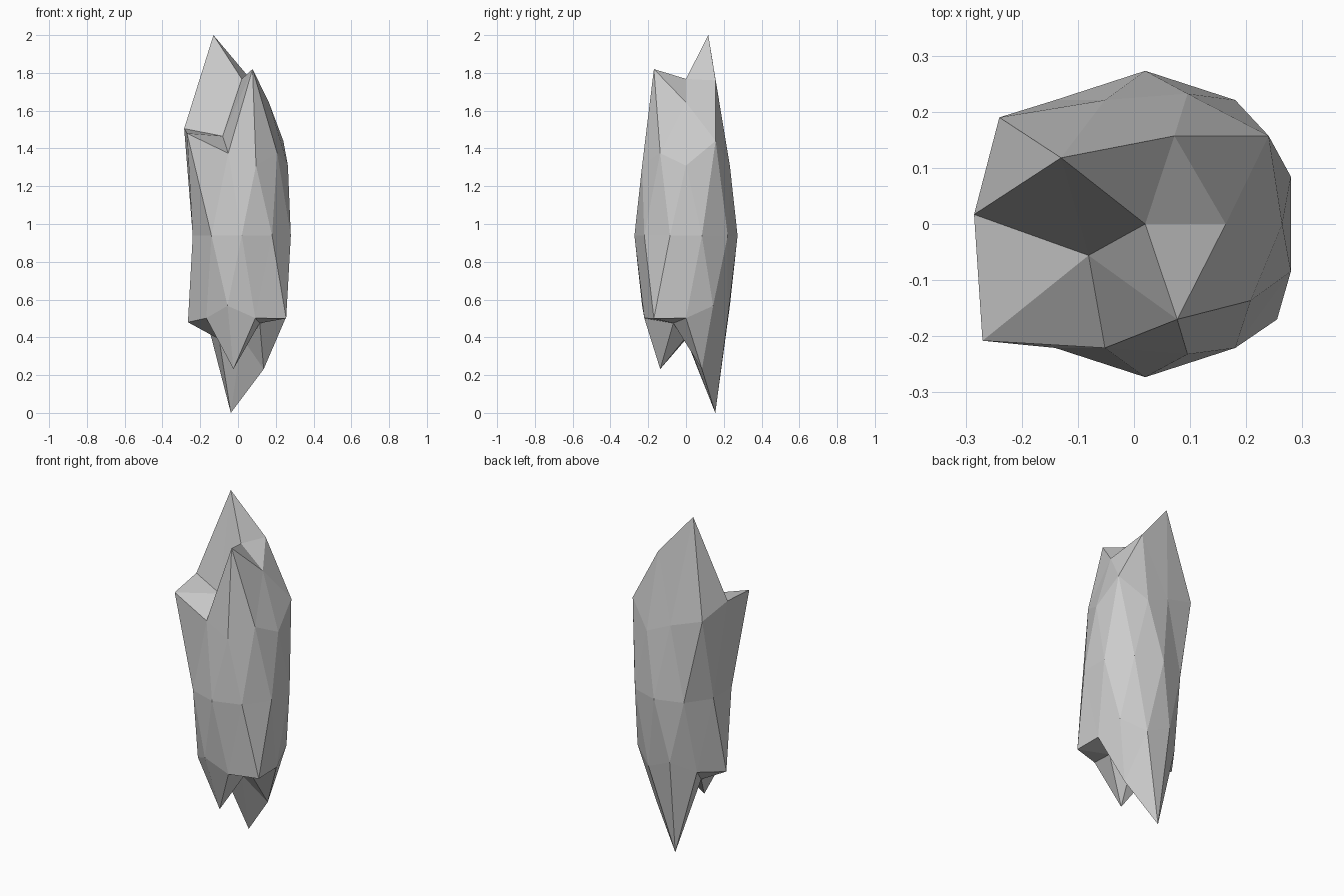
import bpy, bmesh
from mathutils import Vector

if "Cube" in bpy.data.objects:
    bpy.data.objects.remove(bpy.data.objects["Cube"])

R, H = 0.273, 0.83                 # horizontal and vertical radii
CENTRE = Vector((0.02, 0, 0.938))

# Chiselled points: (direction on the unit sphere, final position)
MOVES = [
    # upper spikes and notches
    ((-.425, .309, .85), (-.13, .118, 2.0)),
    ((.1625, -.5, .85), (.077, -.17, 1.82)),
    ((.1625, .5, .85), (.072, .157, 1.76)),
    ((-.425, -.309, .85), (-.081, -.056, 1.465)),
    ((-.851, 0, .526), (-.285, .017, 1.505)),
    ((-.724, -.526, .447), (-.27, -.208, 1.48)),
    ((-.724, .526, .447), (-.24, .19, 1.435)),
    ((.688, .5, .526), (.24, .157, 1.44)),
    # lower spikes and notches
    ((-.1625, .5, -.85), (-.038, .155, 0)),
    ((.425, -.309, -.85), (.115, -.067, .475)),
    ((-.526, 0, -.85), (-.1, 0, .39)),
    ((.724, -.526, -.447), (.255, -.17, .5)),
    ((-.894, 0, -.447), (-.265, 0, .48)),
    ((0, 0, -1), (.02, 0, .40)),
]

# Crystal rock: stretched low-poly sphere with some corners pulled in or out
bm = bmesh.new()
bmesh.ops.create_icosphere(bm, subdivisions=2, radius=1)
targets = {}
for direction, pos in MOVES:
    d = Vector(direction).normalized()
    targets[max(bm.verts, key=lambda v: v.co.dot(d))] = Vector(pos)
for v in bm.verts:
    shaped = CENTRE + Vector((v.co.x * R, v.co.y * R, v.co.z * H))
    v.co = targets.get(v, shaped)
bm.normal_update()

mesh = bpy.data.meshes.new("crystal_rock")
bm.to_mesh(mesh)
bm.free()
rock = bpy.data.objects.new("crystal_rock", mesh)
bpy.context.collection.objects.link(rock)
